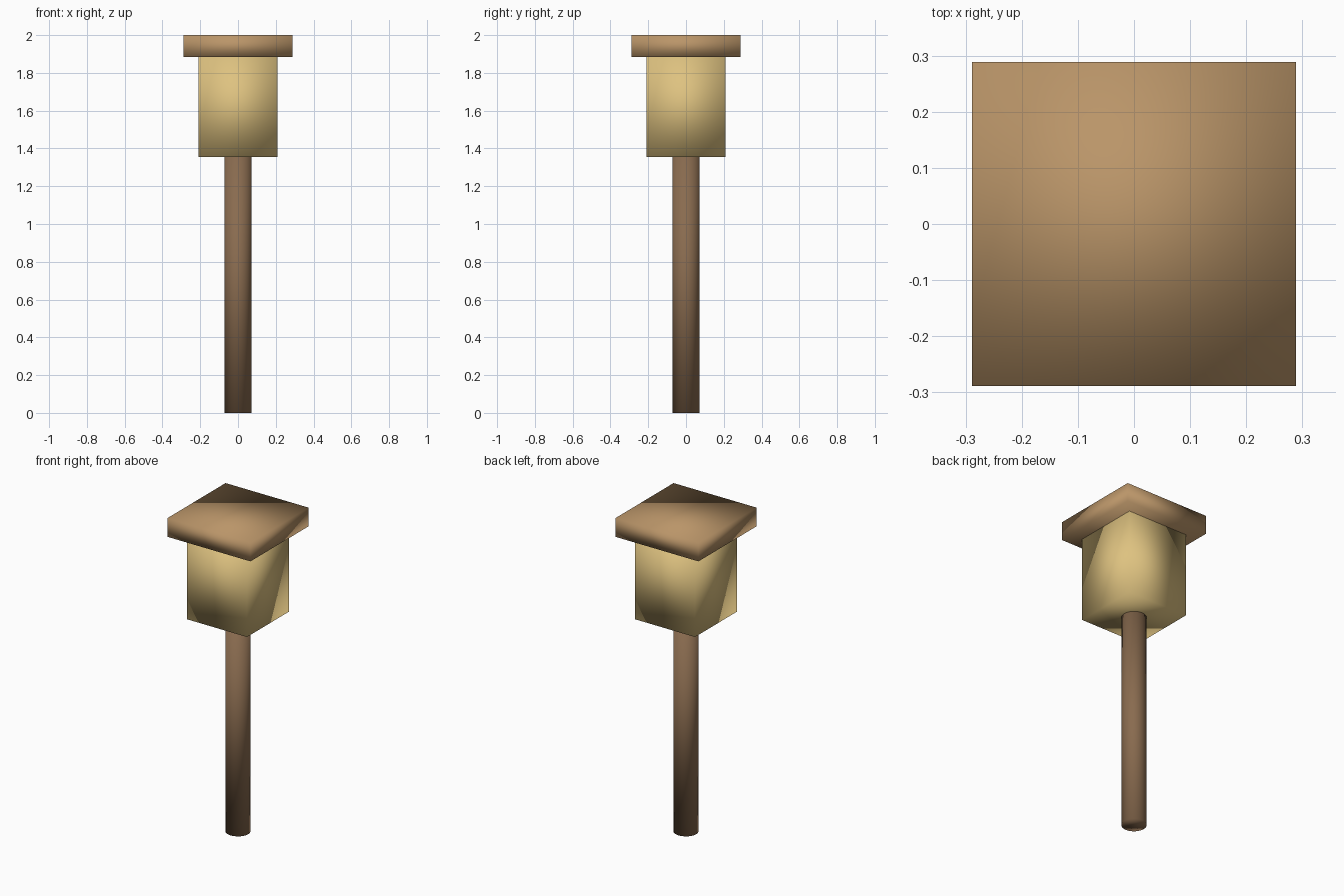
import bpy

cube = bpy.data.objects.get("Cube")
if cube:
    bpy.data.objects.remove(cube, do_unlink=True)


def material(name, rgb):
    mat = bpy.data.materials.new(name)
    mat.use_nodes = True
    mat.diffuse_color = (*rgb, 1)
    mat.node_tree.nodes["Principled BSDF"].inputs["Base Color"].default_value = (*rgb, 1)
    return mat


def finish(name, mat):
    obj = bpy.context.object
    obj.name = name
    obj.data.materials.append(mat)
    # Soft shading runs across every edge
    bpy.ops.object.shade_smooth()
    return obj


def box(name, width, bottom, top, mat):
    bpy.ops.mesh.primitive_cube_add(size=1, location=(0, 0, (bottom + top) / 2))
    bpy.context.object.scale = (width, width, top - bottom)
    bpy.ops.object.transform_apply(location=False, rotation=False, scale=True)
    return finish(name, mat)


dark_wood = material("dark wood", (0.25, 0.147, 0.078))
light_wood = material("light wood", (0.49, 0.30, 0.14))
warm_glass = material("warm yellow glass", (0.73, 0.54, 0.216))

LANTERN_BOTTOM, ROOF_BOTTOM, ROOF_TOP = 1.355, 1.883, 2.0

# Round post
bpy.ops.mesh.primitive_cylinder_add(vertices=24, radius=0.072, depth=LANTERN_BOTTOM,
                                    location=(0, 0, LANTERN_BOTTOM / 2))
finish("post", dark_wood)

# Lantern body and its overhanging square cap
box("lantern_body", 0.416, LANTERN_BOTTOM, ROOF_BOTTOM, warm_glass)
box("roof_slab", 0.578, ROOF_BOTTOM, ROOF_TOP, light_wood)
